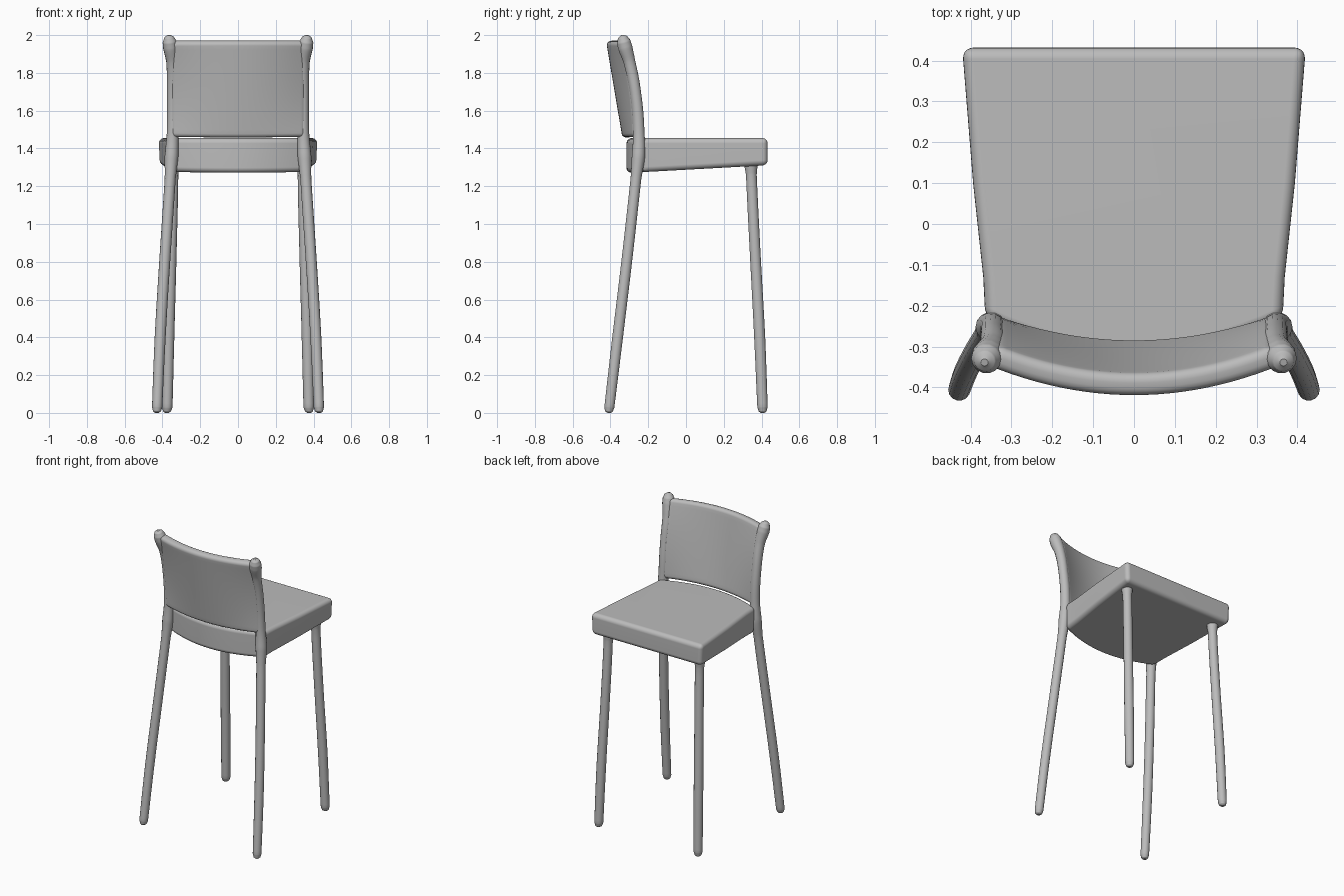
import bpy, bmesh, math

cube = bpy.data.objects.get("Cube")
if cube:
    bpy.data.objects.remove(cube, do_unlink=True)

grey = bpy.data.materials.new("plain grey")
grey.use_nodes = True
grey.diffuse_color = (0.5, 0.5, 0.5, 1)
grey.node_tree.nodes["Principled BSDF"].inputs["Base Color"].default_value = (0.5, 0.5, 0.5, 1)


def add_object(name, data):
    obj = bpy.data.objects.new(name, data)
    bpy.context.collection.objects.link(obj)
    data.materials.append(grey)
    return obj


def mesh_object(name, bm):
    bmesh.ops.recalc_face_normals(bm, faces=bm.faces)
    for f in bm.faces:
        f.smooth = True
    mesh = bpy.data.meshes.new(name)
    bm.to_mesh(mesh)
    bm.free()
    return add_object(name, mesh)


def round_edges(obj, width, segments):
    bev = obj.modifiers.new("rounding", 'BEVEL')
    bev.width = width
    bev.segments = segments
    bev.limit_method = 'ANGLE'
    bev.angle_limit = math.radians(40)
    obj.modifiers.new("shading", 'WEIGHTED_NORMAL').keep_sharp = True


def tube(name, points):
    """Smooth round tube; each point is x, y, z, radius."""
    curve = bpy.data.curves.new(name, 'CURVE')
    curve.dimensions = '3D'
    curve.bevel_depth = 1
    curve.bevel_resolution = 5
    curve.resolution_u = 8
    curve.use_fill_caps = True
    spline = curve.splines.new('BEZIER')
    spline.bezier_points.add(len(points) - 1)
    for bp, (x, y, z, r) in zip(spline.bezier_points, points):
        bp.co = (x, y, z)
        bp.radius = r
        bp.handle_left_type = bp.handle_right_type = 'AUTO'
    return add_object(name, curve)


# Seat: tapered slab with a bowed back edge and slightly sloping underside
outline = [(0.422, 0.432), (-0.422, 0.432), (-0.395, 0.1), (-0.37, -0.13)]
steps = 16
for i in range(steps + 1):
    u = -1 + 2 * i / steps
    outline.append((0.365 * u, -0.315 + 0.085 * u * u))
outline += [(0.37, -0.13), (0.395, 0.1)]
bm = bmesh.new()
top = [bm.verts.new((x, y, 1.455)) for x, y in outline]
low = [bm.verts.new((x * 0.985, y, 1.27 + 0.055 * (y + 0.315))) for x, y in outline]
bm.faces.new(top)
bm.faces.new(low[::-1])
for i in range(len(outline)):
    j = (i + 1) % len(outline)
    bm.faces.new((top[i], low[i], low[j], top[j]))
round_edges(mesh_object("seat", bm), 0.028, 5)

# Backrest: bowed panel leaning outward towards the top
bm = bmesh.new()
bmesh.ops.create_grid(bm, x_segments=24, y_segments=12, size=1)
for v in bm.verts:
    u, t = v.co.x, (v.co.y + 1) / 2
    edge = -0.25 - 0.075 * t * t
    middle = -0.309 - 0.086 * t
    bow = 1 - u * u
    v.co = (0.35 * u, edge + (middle - edge) * bow, 1.46 + 0.51 * t)
panel = mesh_object("backrest", bm)
solid = panel.modifiers.new("thickness", 'SOLIDIFY')
solid.thickness = 0.056
solid.offset = 0
round_edges(panel, 0.022, 4)

# Legs, with the ones under the backrest running up into its side posts
for side, s in (("left", 1), ("right", -1)):
    tube(side + "_backrest_leg", [
        (s * 0.429, -0.410, 0.0, 0.010),
        (s * 0.429, -0.409, 0.008, 0.021),
        (s * 0.428, -0.406, 0.03, 0.027),
        (s * 0.412, -0.362, 0.4, 0.029),
        (s * 0.388, -0.314, 0.8, 0.029),
        (s * 0.359, -0.265, 1.24, 0.029),
        (s * 0.352, -0.252, 1.36, 0.036),
        (s * 0.346, -0.250, 1.48, 0.031),
        (s * 0.346, -0.268, 1.7, 0.030),
        (s * 0.348, -0.300, 1.86, 0.032),
        (s * 0.358, -0.322, 1.935, 0.039),
        (s * 0.362, -0.330, 1.965, 0.037),
        (s * 0.365, -0.336, 1.988, 0.026),
        (s * 0.366, -0.339, 1.999, 0.009)])
    tube(side + "_seat_leg", [
        (s * 0.376, 0.406, 0.0, 0.010),
        (s * 0.376, 0.406, 0.008, 0.021),
        (s * 0.375, 0.405, 0.03, 0.028),
        (s * 0.367, 0.390, 0.4, 0.030),
        (s * 0.354, 0.366, 0.85, 0.029),
        (s * 0.345, 0.346, 1.26, 0.029),
        (s * 0.345, 0.343, 1.34, 0.040)])
